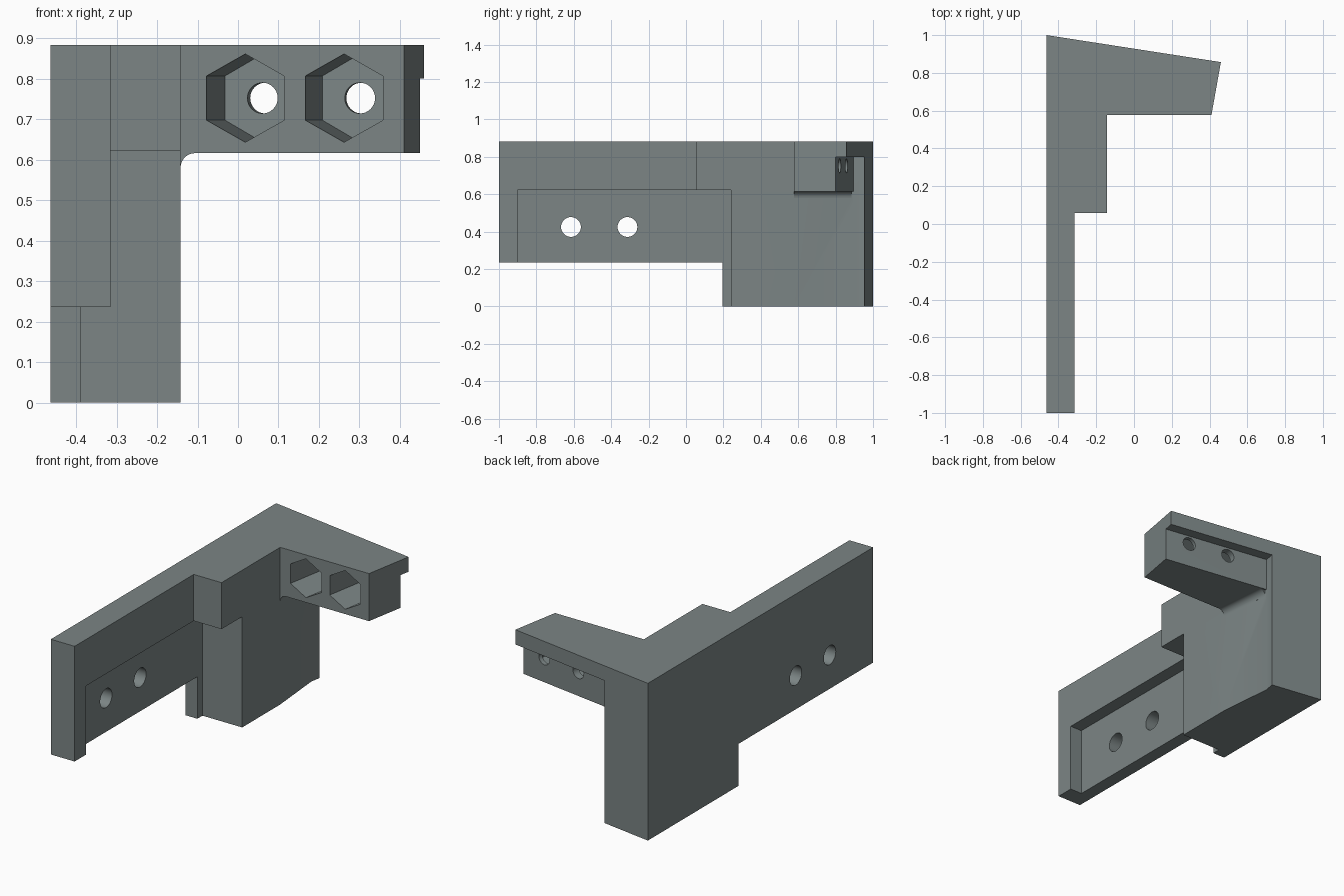
import bpy, bmesh, math
from mathutils import Matrix, Vector

if "Cube" in bpy.data.objects:
    bpy.data.objects.remove(bpy.data.objects["Cube"])

steel = bpy.data.materials.new("slate grey")
steel.diffuse_color = (0.20, 0.235, 0.235, 1)
steel.use_nodes = True
steel.node_tree.nodes["Principled BSDF"].inputs["Base Color"].default_value = steel.diffuse_color


def loft(name, ring_a, ring_b):
    """Closed solid between two matching rings of points."""
    bm = bmesh.new()
    a = [bm.verts.new(p) for p in ring_a]
    b = [bm.verts.new(p) for p in ring_b]
    bm.faces.new(a)
    bm.faces.new(b)
    for i in range(len(a)):
        j = (i + 1) % len(a)
        bm.faces.new((a[i], a[j], b[j], b[i]))
    bmesh.ops.recalc_face_normals(bm, faces=bm.faces[:])
    me = bpy.data.meshes.new(name)
    bm.to_mesh(me)
    bm.free()
    ob = bpy.data.objects.new(name, me)
    bpy.context.collection.objects.link(ob)
    me.materials.append(steel)
    return ob


def prism(name, outline, z0, z1):
    return loft(name, [(x, y, z0) for x, y in outline], [(x, y, z1) for x, y in outline])


def box(name, x0, x1, y0, y1, z0, z1):
    return prism(name, [(x0, y0), (x1, y0), (x1, y1), (x0, y1)], z0, z1)


def rod(name, start, axis, length, radius, sides):
    """Regular prism along a horizontal axis, one corner pointing up."""
    axis = Vector(axis).normalized()
    side = axis.cross(Vector((0, 0, 1)))
    ring = []
    for i in range(sides):
        t = 2 * math.pi * i / sides
        ring.append(Vector(start) + radius * (math.sin(t) * side + math.cos(t) * Vector((0, 0, 1))))
    return loft(name, ring, [p + axis * length for p in ring])


def combine(target, tool, op):
    mod = target.modifiers.new(tool.name, 'BOOLEAN')
    mod.object, mod.operation, mod.solver = tool, op, 'EXACT'
    bpy.context.view_layer.objects.active = target
    bpy.ops.object.modifier_apply(modifier=mod.name)
    bpy.data.objects.remove(tool)


# Full plan outline of the bracket
bracket = prism("bracket", [(-0.463, 1), (0.46, 0.857), (0.41, 0.577), (-0.142, 0.577),
                            (-0.142, 0.057), (-0.315, 0.057), (-0.315, -1), (-0.463, -1)], 0, 0.883)

# Space under the long wall, and the shallow mounting recess on its inner side
combine(bracket, box("wall_underside", -0.6, 0.1, -1.2, 0.195, -0.1, 0.236), 'DIFFERENCE')
combine(bracket, box("wall_recess", -0.389, 0.1, -0.9, 0.24, -0.1, 0.622), 'DIFFERENCE')

# Space under the arm, following the bent side of the column
bend, back = (-0.171, 0.895), (-0.153, 0.997)
combine(bracket, prism("arm_underside", [(-0.142, 0.4), (-0.142, 0.577), bend, back,
                                         (0.7, 1.0), (0.7, 0.4)], -0.1, 0.616), 'DIFFERENCE')

# Step in the back of the arm, leaving a thin top lip
combine(bracket, prism("arm_back_step", [bend, back, (0.7, 1.0), (0.7, 0.76), (0.449, 0.80)],
                       0.55, 0.80), 'DIFFERENCE')

# Fillet between column and arm
r = 0.036


def fillet_ring(wx, y):
    cx, cz = wx + r, 0.616 - r
    arc = [(cx + r * math.cos(t), cz + r * math.sin(t))
           for t in (math.pi / 2 + math.pi / 2 * i / 8 for i in range(9))]
    pts = [(wx - 0.02, cz), (wx - 0.02, 0.636), (cx, 0.636)] + arc
    return [(x, y, z) for x, z in pts]


combine(bracket, loft("fillet", fillet_ring(-0.142, 0.577), fillet_ring(-0.17, 0.885)), 'UNION')

# Screw holes through the long wall
for y in (-0.615, -0.313):
    combine(bracket, rod("wall_hole", (-0.6, y, 0.425), (1, 0, 0), 0.5, 0.053, 32), 'DIFFERENCE')

# Angled hexagonal nut pockets with bolt holes through the arm
axis = Vector((0.174, 0.985, 0))
for x in (0.018, 0.262):
    mouth = Vector((x, 0.577, 0.752))
    depth = 0.245 if x < 0.1 else 0.225
    combine(bracket, rod("nut_pocket", mouth - axis * 0.1, axis, 0.1 + depth, 0.109, 6), 'DIFFERENCE')
    combine(bracket, rod("bolt_hole", mouth + axis * 0.1, axis, 0.4, 0.038, 32), 'DIFFERENCE')

bpy.ops.object.select_all(action='DESELECT')
bracket.select_set(True)
bpy.context.view_layer.objects.active = bracket
bpy.ops.object.shade_smooth_by_angle(angle=math.radians(25))
